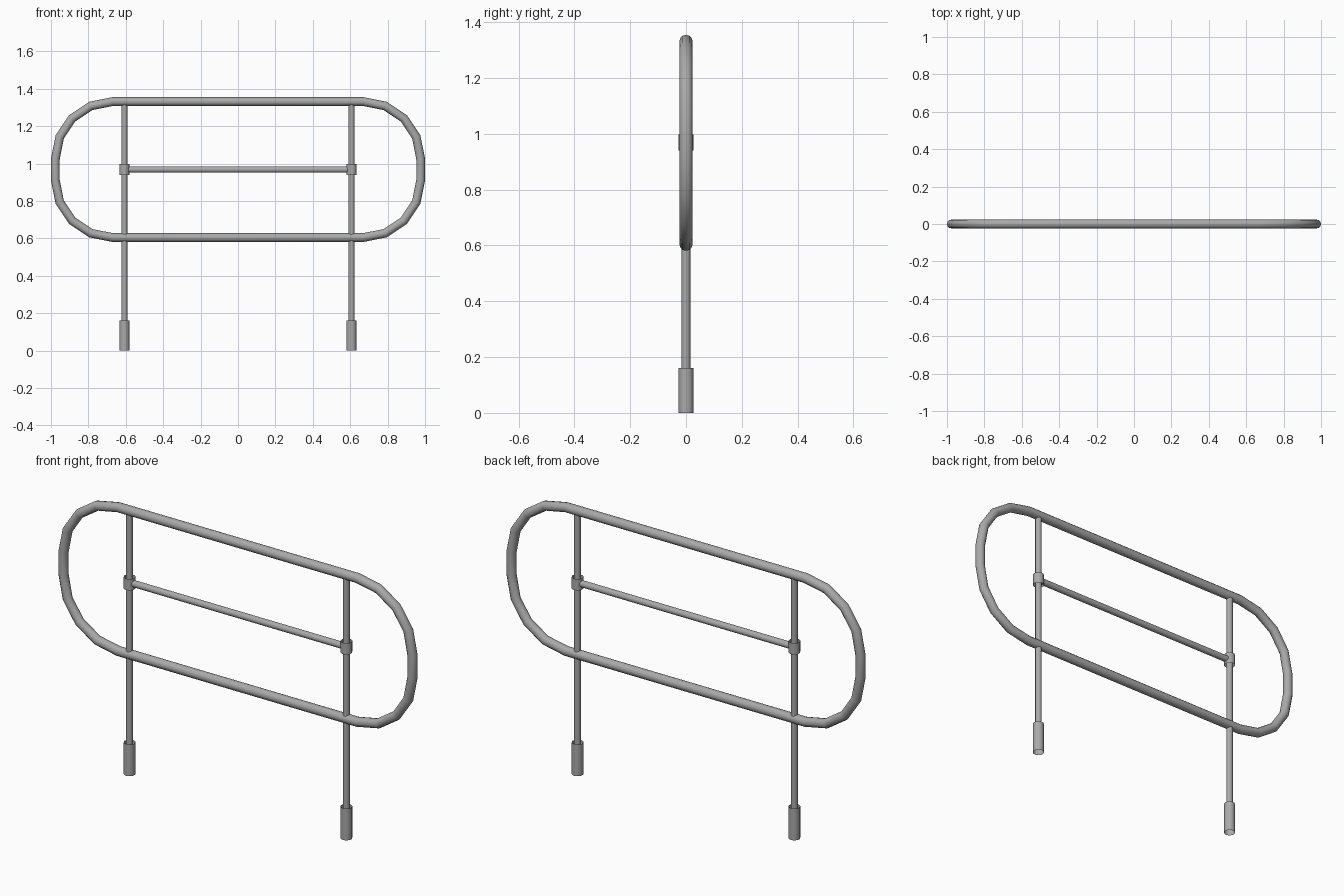
import bpy
import math
from mathutils import Vector

cube = bpy.data.objects.get("Cube")
if cube:
    bpy.data.objects.remove(cube, do_unlink=True)

steel = bpy.data.materials.new("grey_steel")
steel.use_nodes = True
GREY = (0.40, 0.40, 0.40, 1)
steel.diffuse_color = GREY
steel.node_tree.nodes["Principled BSDF"].inputs["Base Color"].default_value = GREY

POST_X = 0.607
MID_Z = 0.968


def finish(obj, name):
    obj.name = name
    obj.data.name = name
    obj.data.materials.clear()
    obj.data.materials.append(steel)
    bpy.ops.object.select_all(action="DESELECT")
    obj.select_set(True)
    bpy.context.view_layer.objects.active = obj
    bpy.ops.object.shade_smooth_by_angle(angle=math.radians(35))
    return obj


def tube(name, start, end, radius, sides=16, fill="NGON"):
    """Straight round bar between two points."""
    a, b = Vector(start), Vector(end)
    bpy.ops.mesh.primitive_cylinder_add(
        vertices=sides, radius=radius, depth=(b - a).length,
        end_fill_type=fill, location=(a + b) / 2,
        rotation=(b - a).to_track_quat("Z", "Y").to_euler())
    return finish(bpy.context.object, name)


# Closed handrail loop: four corner arcs joined by straight runs
TUBE_R = 0.0235
ARC_R = 0.33 - TUBE_R
CENTRE_X, CENTRE_DZ, STEPS = 0.67, 0.057, 4
path = []
for corner, (sx, sz) in enumerate([(1, 1), (-1, 1), (-1, -1), (1, -1)]):
    for i in range(STEPS + 1):
        t = (corner + i / STEPS) * math.pi / 2
        path.append((sx * CENTRE_X + ARC_R * math.cos(t), 0,
                     MID_Z + sz * CENTRE_DZ + ARC_R * math.sin(t)))

curve = bpy.data.curves.new("rail_path", "CURVE")
curve.dimensions = "3D"
curve.bevel_depth = TUBE_R
curve.bevel_resolution = 4
spline = curve.splines.new("POLY")
spline.points.add(len(path) - 1)
for point, co in zip(spline.points, path):
    point.co = (*co, 1)
spline.use_cyclic_u = True
rail = bpy.data.objects.new("handrail_loop", curve)
bpy.context.collection.objects.link(rail)
bpy.ops.object.select_all(action="DESELECT")
rail.select_set(True)
bpy.context.view_layer.objects.active = rail
bpy.ops.object.convert(target="MESH")
finish(bpy.context.object, "handrail_loop")

# Posts with open foot sleeves and clamp collars
for side, x in (("right", -POST_X), ("left", POST_X)):
    tube(f"{side}_post", (x, 0, 0.08), (x, 0, 1.33), 0.0155)
    tube(f"{side}_foot_sleeve", (x, 0, 0), (x, 0, 0.16), 0.027, fill="NOTHING")
    tube(f"{side}_clamp_collar", (x, 0, 0.94), (x, 0, 0.997), 0.027, fill="NOTHING")

# Middle crossbar between the collars
tube("crossbar", (-POST_X, 0, MID_Z), (POST_X, 0, MID_Z), 0.0165)
